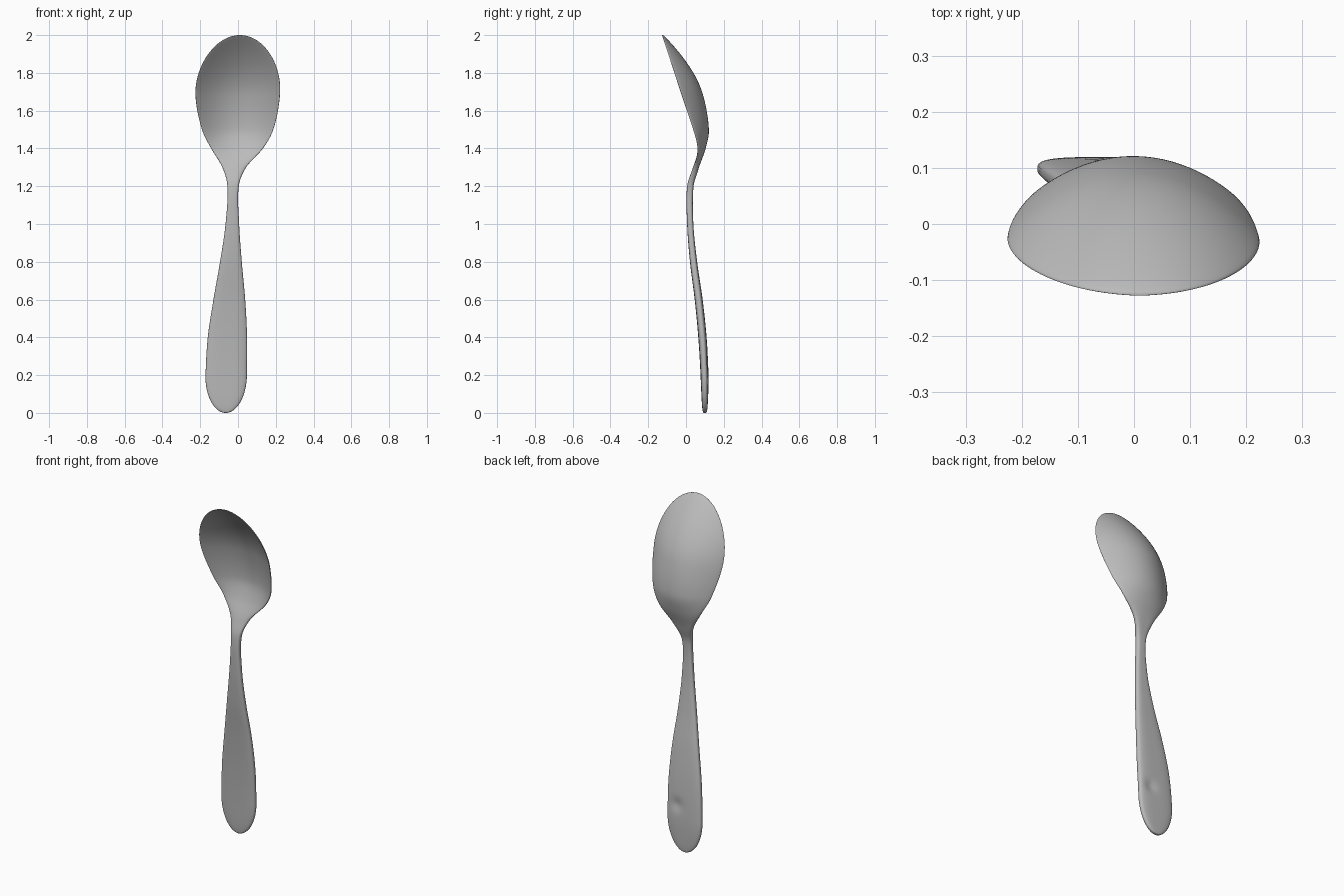
import bpy
import bmesh
import math

default_cube = bpy.data.objects.get("Cube")
if default_cube:
    bpy.data.objects.remove(default_cube, do_unlink=True)

# Stations up the spoon: height, left edge, right edge, front face, bowl depth, thickness
STATIONS = [
    (0.0, -.175, .045, .083, 0, .034),
    (0.2, -.172, .047, .077, 0, .042),
    (0.4, -.16, .048, .065, 0, .044),
    (0.6, -.13, .038, .046, 0, .042),
    (0.8, -.095, .02, .021, 0, .038),
    (1.0, -.066, .006, .006, 0, .033),
    (1.2, -.056, .004, .006, 0, .034),
    (1.3, -.083, .043, .036, .001, .032),
    (1.4, -.142, .132, .053, .027, .024),
    (1.5, -.191, .187, .03, .071, .02),
    (1.68, -.225, .222, -.03, .103, .018),
    (2.0, -.214, .234, -.133, .103, .016),
]
RINGS, SEGMENTS = 170, 64
HANDLE_ROUND, BOWL_ROUND = 0.2, 0.32
EDGE_POWER = 3.2


def slope(i, k):
    """Tangent of column k at station i."""
    a = STATIONS[max(i - 1, 0)]
    b = STATIONS[min(i + 1, len(STATIONS) - 1)]
    return (b[k] - a[k]) / (b[0] - a[0])


def station_at(z):
    """Smooth interpolation of every column at height z."""
    i = 0
    while i < len(STATIONS) - 2 and z > STATIONS[i + 1][0]:
        i += 1
    a, b = STATIONS[i], STATIONS[i + 1]
    h = b[0] - a[0]
    t = (z - a[0]) / h
    s = 1 - t
    return [
        s * s * (1 + 2 * t) * a[k] + t * t * (3 - 2 * t) * b[k]
        + h * t * s * (s * slope(i, k) - t * slope(i + 1, k))
        for k in range(1, len(a))
    ]


def end_cap(z):
    """Elliptical narrowing at the handle end and at the bowl tip."""
    below = max(HANDLE_ROUND - z, 0) / HANDLE_ROUND
    above = max(z - (2 - BOWL_ROUND), 0) / BOWL_ROUND
    return math.sqrt(max(1 - max(below, above) ** 2, 0))


def section_point(z, angle):
    left, right, front, depth, thick = station_at(z)
    cap = end_cap(z)
    u = math.cos(angle)
    v = max(1 - abs(u) ** EDGE_POWER, 0) ** (1 / EDGE_POWER)
    v = math.copysign(v, math.sin(angle))
    x = (left + right) / 2 + u * cap * (right - left) / 2
    y = front + max(depth, 0) * cap ** 2 * (1 - u * u)
    y += thick * (0.5 + 0.5 * v * cap ** 0.35)
    # Shallow thumb dent on the back of the handle
    if v > 0 and z < 0.5:
        y -= 0.009 * math.exp(-((x + 0.02) ** 2 + (z - 0.27) ** 2) / 0.0012)
    return x, y, z


# Spoon: one lofted skin from handle end to bowl tip
bm = bmesh.new()
rings = []
for i in range(RINGS + 1):
    z = 1 - math.cos(math.pi * i / RINGS)
    rings.append([bm.verts.new(section_point(z, 2 * math.pi * j / SEGMENTS))
                  for j in range(SEGMENTS)])
for lower, upper in zip(rings, rings[1:]):
    for j in range(SEGMENTS):
        n = (j + 1) % SEGMENTS
        bm.faces.new((lower[j], lower[n], upper[n], upper[j]))
bmesh.ops.remove_doubles(bm, verts=bm.verts, dist=0.00001)
bmesh.ops.recalc_face_normals(bm, faces=bm.faces)
mesh = bpy.data.meshes.new("spoon")
bm.to_mesh(mesh)
bm.free()

spoon = bpy.data.objects.new("spoon", mesh)
bpy.context.collection.objects.link(spoon)

# Plain grey metal
grey = bpy.data.materials.new("spoon_grey")
grey.use_nodes = True
colour = (0.5, 0.5, 0.5, 1)
grey.diffuse_color = colour
grey.node_tree.nodes["Principled BSDF"].inputs["Base Color"].default_value = colour
mesh.materials.append(grey)

bpy.ops.object.select_all(action='DESELECT')
spoon.select_set(True)
bpy.context.view_layer.objects.active = spoon
bpy.ops.object.shade_smooth_by_angle(angle=math.radians(50))
